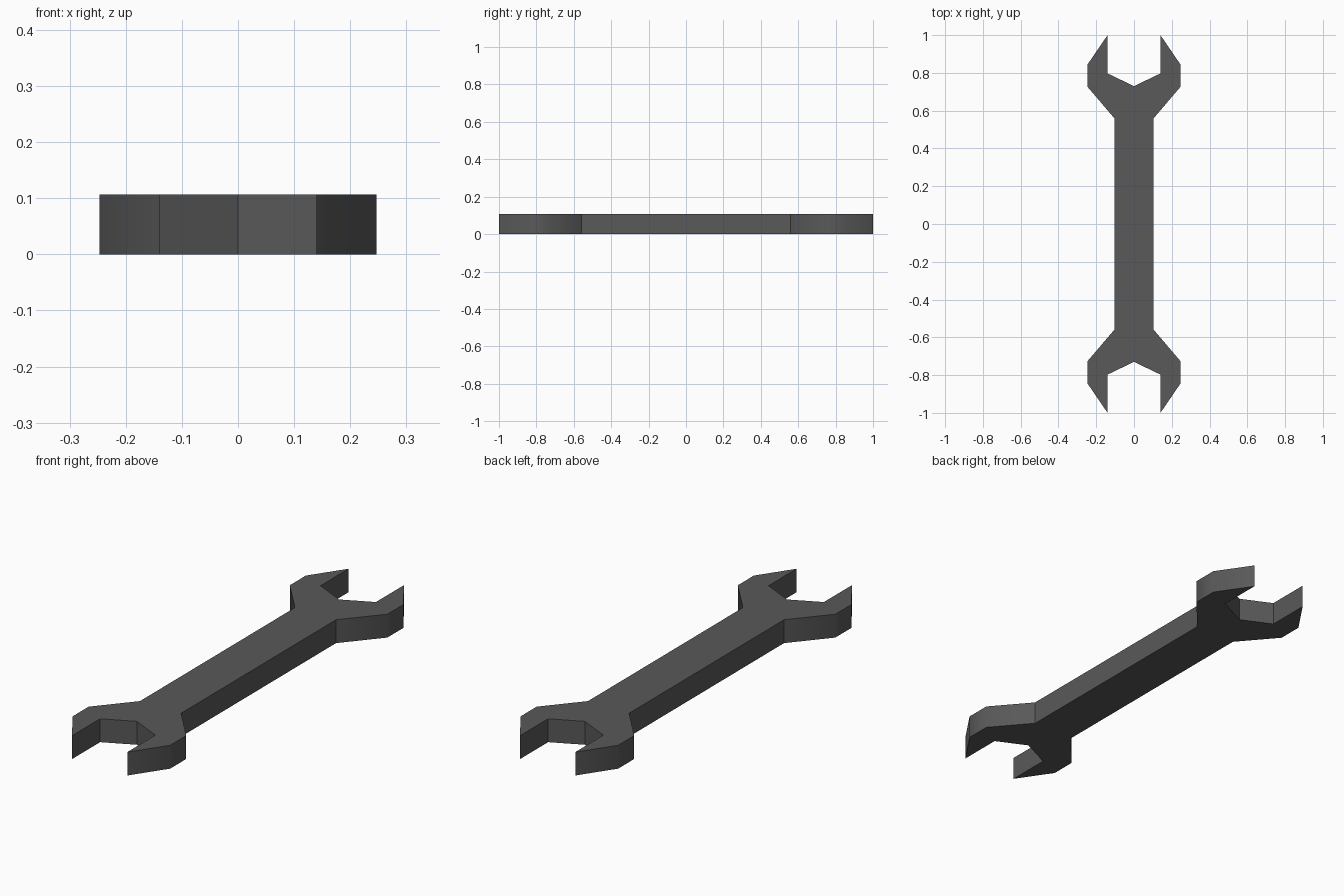
import bpy
import bmesh

HEIGHT = 0.107
CHEEK = 0.247  # half width of the jaws

if "Cube" in bpy.data.objects:
    bpy.data.objects.remove(bpy.data.objects["Cube"], do_unlink=True)

# Dark steel
steel = bpy.data.materials.new("dark_steel")
steel.use_nodes = True
colour = (0.1, 0.1, 0.1, 1)
steel.diffuse_color = colour
steel.node_tree.nodes["Principled BSDF"].inputs["Base Color"].default_value = colour

# Quarter outline from the shank neck round the jaw to the notch centre
quarter = [(0.104, 0.56), (CHEEK, 0.727), (CHEEK, 0.843),
           (0.14, 1.0), (0.14, 0.797), (0, 0.73)]
half = quarter + [(-x, y) for x, y in reversed(quarter[:-1])]
outline = half + [(-x, -y) for x, y in half]

# Extrude the closed outline into a solid
bm = bmesh.new()
base = bm.faces.new([bm.verts.new((x, y, 0)) for x, y in outline])
top = bmesh.ops.extrude_face_region(bm, geom=[base], use_keep_orig=True)
raised = [v for v in top["geom"] if isinstance(v, bmesh.types.BMVert)]
bmesh.ops.translate(bm, verts=raised, vec=(0, 0, HEIGHT))
bmesh.ops.recalc_face_normals(bm, faces=bm.faces)

# Only the outer cheek corners are rounded by shading
for face in bm.faces:
    face.smooth = abs(face.normal.z) < 0.5
for edge in bm.edges:
    a, b = (v.co for v in edge.verts)
    upright = abs(a.z - b.z) > HEIGHT / 2
    edge.smooth = upright and abs(a.x) > CHEEK - 0.01

mesh = bpy.data.meshes.new("wrench")
bm.to_mesh(mesh)
bm.free()
mesh.materials.append(steel)
wrench = bpy.data.objects.new("wrench", mesh)
bpy.context.collection.objects.link(wrench)
